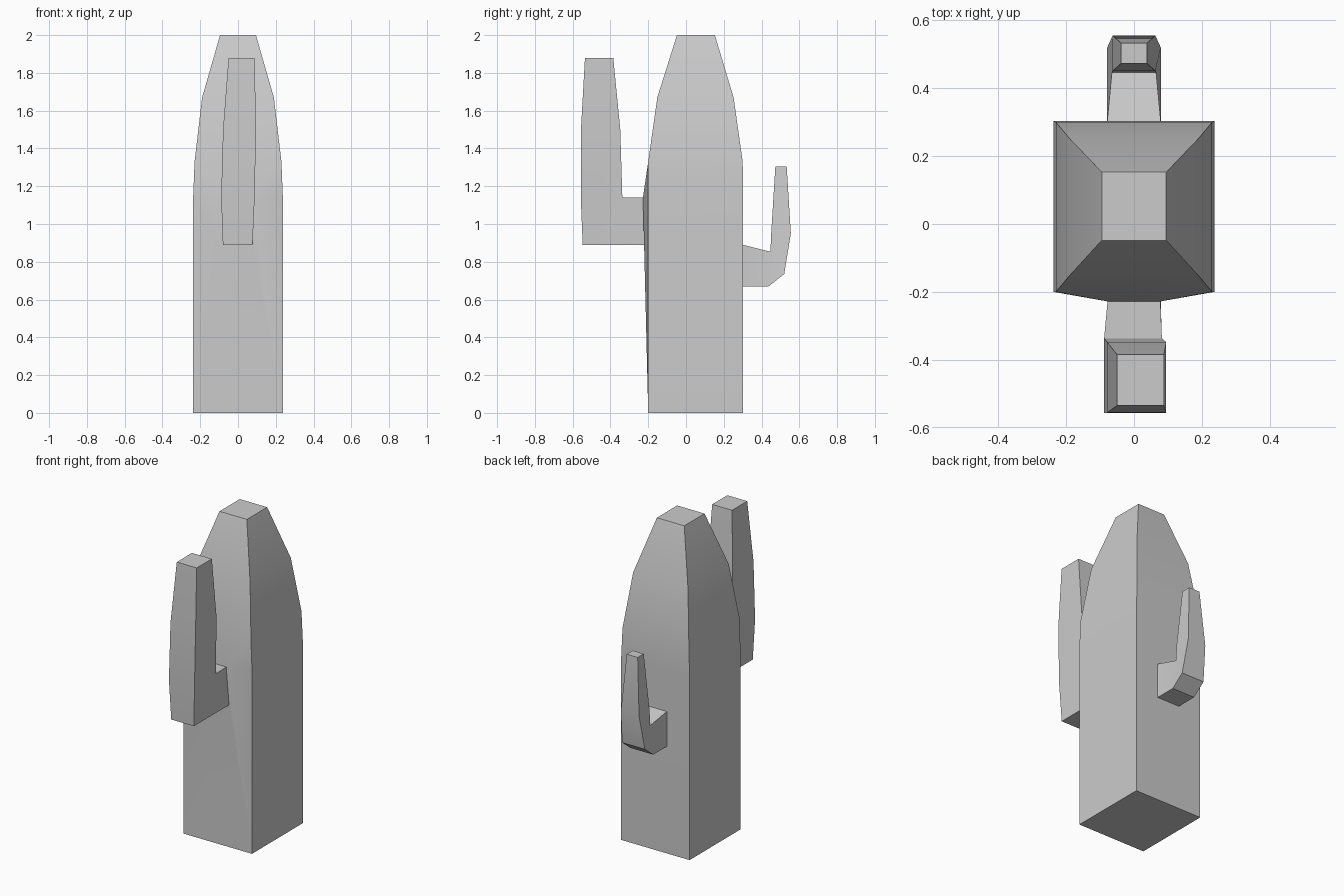
import bpy, bmesh, math

if "Cube" in bpy.data.objects:
    bpy.data.objects.remove(bpy.data.objects["Cube"])


def loft(bm, rings, start_cap=True, end_cap=True, skip=()):
    """Skin matching point rings; skip holds (ring, side) pairs left open."""
    vs = [[bm.verts.new(p) for p in r] for r in rings]
    n = len(vs[0])
    for i in range(len(vs) - 1):
        for j in range(n):
            if (i, j) not in skip:
                k = (j + 1) % n
                bm.faces.new((vs[i][j], vs[i][k], vs[i + 1][k], vs[i + 1][j]))
    if start_cap:
        bm.faces.new(vs[0][::-1])
    if end_cap:
        bm.faces.new(vs[-1])


def finish(bm, name):
    bmesh.ops.remove_doubles(bm, verts=bm.verts, dist=0.0005)
    bmesh.ops.recalc_face_normals(bm, faces=bm.faces)
    me = bpy.data.meshes.new(name)
    bm.to_mesh(me)
    bm.free()
    ob = bpy.data.objects.new(name, me)
    bpy.context.collection.objects.link(ob)
    bpy.ops.object.select_all(action='DESELECT')
    ob.select_set(True)
    bpy.context.view_layer.objects.active = ob
    bpy.ops.object.shade_smooth_by_angle(angle=math.radians(25))
    return ob


def arm(name, sections):
    """Each section: outer and inner edge as (x_left, x_right, y, z)."""
    bm = bmesh.new()
    rings = [[(o[0], o[2], o[3]), (o[1], o[2], o[3]),
              (i[1], i[2], i[3]), (i[0], i[2], i[3])] for o, i in sections]
    loft(bm, rings, start_cap=False)
    return finish(bm, name)


# Trunk: tapered rectangular column, front left open for the arm collar
bm = bmesh.new()
levels = [(0.237, -0.20, 0.303, 0), (0.237, -0.20, 0.303, 1.15),
          (0.23, -0.20, 0.30, 1.33), (0.19, -0.152, 0.252, 1.67),
          (0.095, -0.048, 0.153, 2.0)]
loft(bm, [[(-x, y0, z), (x, y0, z), (x, y1, z), (-x, y1, z)]
          for x, y0, y1, z in levels], skip={(0, 0), (1, 0)})

# Collar: trunk front pulled out around the front arm root
outer = [(s * x, -0.20, z) for s, x, z in
         ((-1, 0.237, 0), (1, 0.237, 0), (1, 0.237, 1.15),
          (1, 0.23, 1.33), (-1, 0.23, 1.33), (-1, 0.237, 1.15))]
low, high = (-0.20, 0.89), (-0.228, 1.14)
inner = [(s * 0.078, *p) for s, p in
         ((-1, low), (1, low), (1, high), (1, high), (-1, high), (-1, high))]
loft(bm, [outer, inner], False, False)
finish(bm, "cactus_trunk")

# Large front arm
elbow = (-0.088, 0.082, -0.337, 1.14)
arm("front_arm", [
    ((-0.078, 0.078, -0.20, 0.89), (-0.078, 0.078, -0.228, 1.14)),
    ((-0.08, 0.077, -0.547, 0.89), elbow),
    ((-0.089, 0.088, -0.557, 1.14), elbow),
    ((-0.079, 0.095, -0.556, 1.50), (-0.079, 0.095, -0.348, 1.50)),
    ((-0.05, 0.088, -0.535, 1.88), (-0.05, 0.088, -0.385, 1.88)),
])

# Small back arm
elbow = (-0.065, 0.065, 0.447, 0.853)
arm("back_arm", [
    ((-0.079, 0.079, 0.30, 0.67), (-0.079, 0.079, 0.30, 0.89)),
    ((-0.079, 0.079, 0.437, 0.67), elbow),
    ((-0.079, 0.079, 0.52, 0.735), elbow),
    ((-0.063, 0.063, 0.555, 0.95), (-0.063, 0.063, 0.451, 0.95)),
    ((-0.038, 0.038, 0.533, 1.305), (-0.038, 0.038, 0.473, 1.305)),
])
